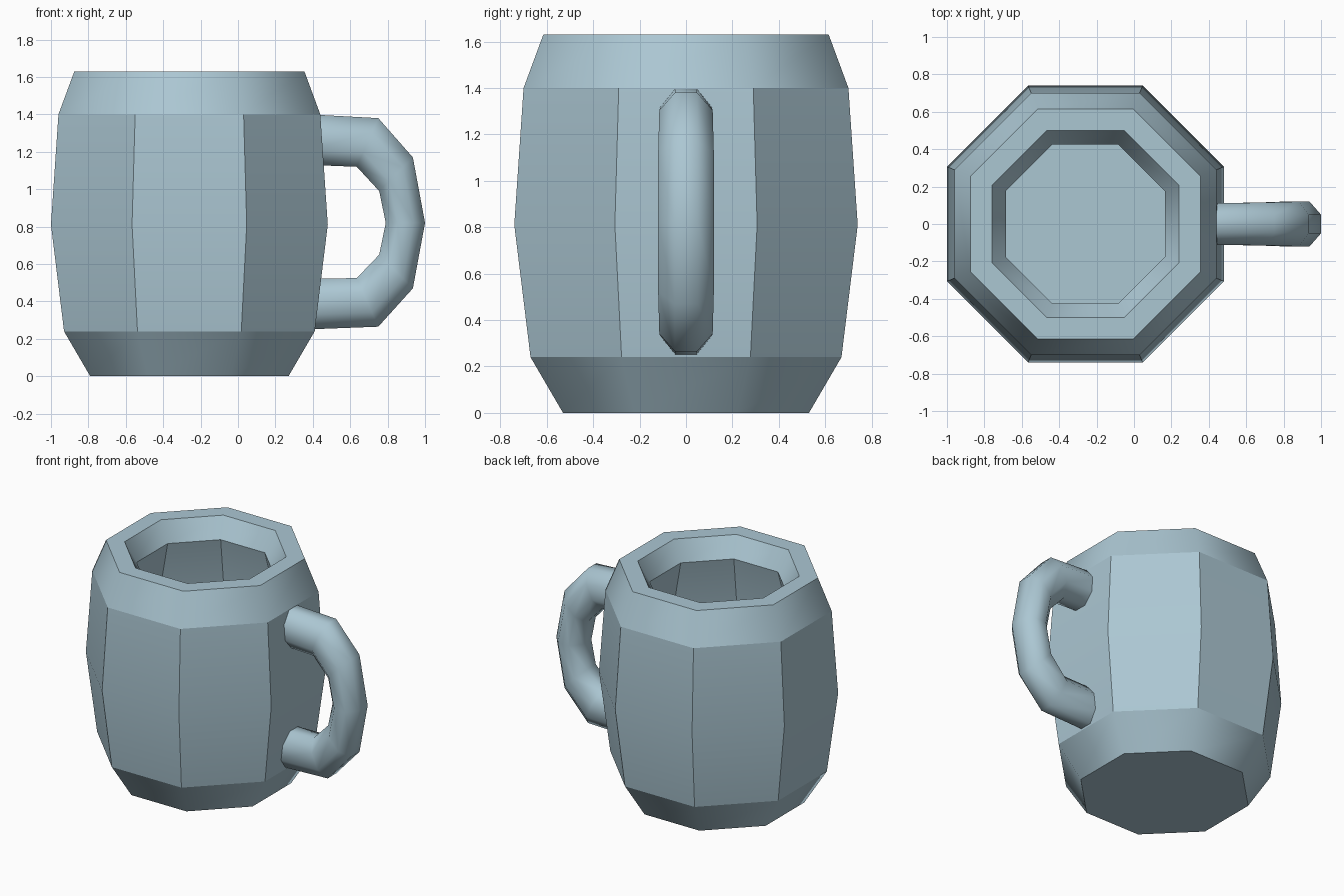
import bpy, bmesh, math
from mathutils import Vector

if "Cube" in bpy.data.objects:
    bpy.data.objects.remove(bpy.data.objects["Cube"])

mat = bpy.data.materials.new("pale blue grey")
mat.diffuse_color = (0.41, 0.57, 0.65, 1)
mat.use_nodes = True
mat.node_tree.nodes["Principled BSDF"].inputs["Base Color"].default_value = mat.diffuse_color
K = 1 / math.cos(math.pi / 8)   # apothem to corner radius of an octagon


def loft(name, rings, sharp_rings, sharp_bands):
    """Skin 8-point rings, cap both ends, mark chosen rings and bands sharp."""
    bm = bmesh.new()
    vs = [[bm.verts.new(p) for p in ring] for ring in rings]
    for a, b in zip(vs, vs[1:]):
        for i in range(8):
            j = (i + 1) % 8
            bm.faces.new((a[i], a[j], b[j], b[i]))
    bm.faces.new(vs[0][::-1])
    bm.faces.new(vs[-1])
    bmesh.ops.recalc_face_normals(bm, faces=bm.faces)
    for f in bm.faces:
        f.smooth = True
    for r in sharp_rings:
        for i in range(8):
            bm.edges.get((vs[r][i], vs[r][(i + 1) % 8])).smooth = False
    for r in sharp_bands:
        for i in range(8):
            bm.edges.get((vs[r][i], vs[r + 1][i])).smooth = False
    me = bpy.data.meshes.new(name)
    bm.to_mesh(me)
    bm.free()
    me.materials.append(mat)
    ob = bpy.data.objects.new(name, me)
    bpy.context.collection.objects.link(ob)
    return ob


ANG = [math.radians(22.5 + 45 * i) for i in range(8)]

# mug body: (apothem, height) outside from base to rim, then down the inside
profile = [(.53, 0), (.67, .24), (.74, .81), (.70, 1.40), (.615, 1.63),
           (.50, 1.63), (.425, 1.49), (.58, .81), (.53, .30), (.46, .18)]
body = [[(-.26 + r * K * math.cos(a), r * K * math.sin(a), z) for a in ANG]
        for r, z in profile]
loft("mug_body", body, [0, 1, 3, 4, 5, 6, 8, 9], [1, 2, 6, 7])

# handle: outer and inner outline points, with half width in y
outline = [((.38, 1.40), (.38, 1.13), .11), ((.75, 1.38), (.635, 1.12), .115),
           ((.935, 1.17), (.755, .99), .12), ((1.0, .82), (.79, .82), .12),
           ((.935, .47), (.755, .65), .12), ((.75, .265), (.635, .525), .115),
           ((.36, .25), (.36, .52), .11)]
handle = []
for o, n, w in outline:
    o, n = Vector((o[0], 0, o[1])), Vector((n[0], 0, n[1]))
    c, h = (o + n) / 2, (o - n) / 2
    handle.append([c + h * K * math.cos(a) + Vector((0, w * K * math.sin(a), 0))
                   for a in ANG])
# corner radius times cos(22.5) keeps the flats on the outline
loft("handle", handle, [0, 6], [])
